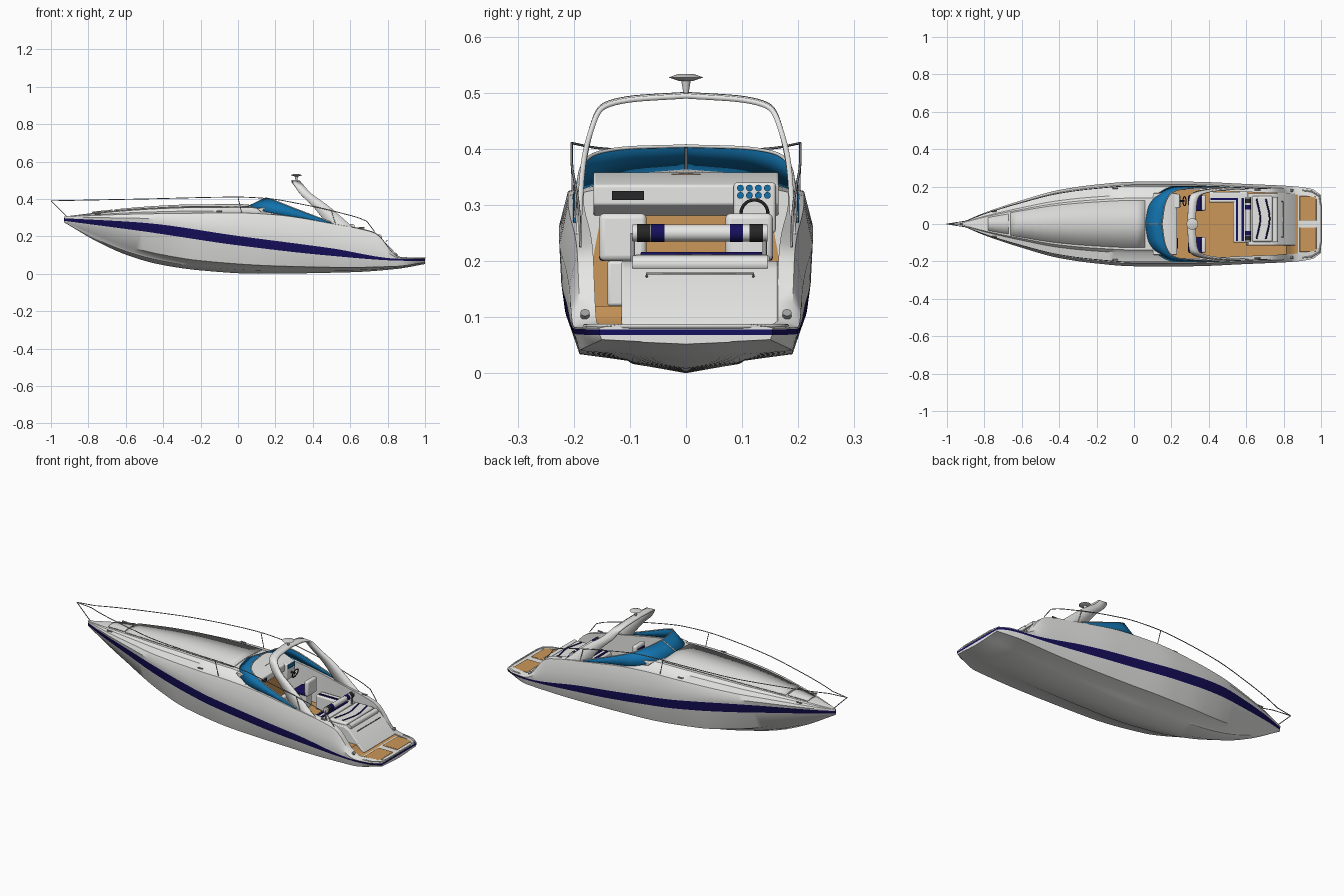
import bpy, bmesh, math
from mathutils import Vector

cube = bpy.data.objects.get("Cube")
if cube:
    bpy.data.objects.remove(cube)


def material(name, *rgb):
    m = bpy.data.materials.new(name)
    m.use_nodes = True
    m.diffuse_color = (*rgb, 1)
    m.node_tree.nodes["Principled BSDF"].inputs["Base Color"].default_value = (*rgb, 1)
    return m


white = material("gelcoat white", .8, .8, .79)
navy = material("navy stripe", .008, .005, .11)
glass = material("blue glass", .006, .17, .42)
teak = material("teak", .6, .31, .1)
steel = material("steel", .35, .35, .36)
black = material("black", .02, .02, .02)
grey = material("pad grey", .68, .68, .67)


def smooth_value(points, x):
    """Monotone cubic through (x, value) pairs."""
    xs, vs = zip(*points)
    last = len(xs) - 2
    slope = [(vs[i + 1] - vs[i]) / (xs[i + 1] - xs[i]) for i in range(last + 1)]

    def tangent(i):
        a, b = slope[max(i - 1, 0)], slope[min(i, last)]
        return 2 * a * b / (a + b) if a * b > 0 else 0
    i = max([k for k in range(last + 1) if xs[k] <= x], default=0)
    h = xs[i + 1] - xs[i]
    t = (x - xs[i]) / h
    return (vs[i] * (1 + 2 * t) * (1 - t) ** 2 + vs[i + 1] * t * t * (3 - 2 * t)
            + h * t * (1 - t) * (tangent(i) * (1 - t) - tangent(i + 1) * t))


def resample(points, n):
    axes = [list(enumerate(axis)) for axis in zip(*points)]
    top = len(points) - 1
    return [Vector([smooth_value(a, top * k / n) for a in axes]) for k in range(n + 1)]


def finish(name, bm, *mats, mirror=False, solid=0, bevel=0):
    bmesh.ops.recalc_face_normals(bm, faces=bm.faces)
    mesh = bpy.data.meshes.new(name)
    bm.to_mesh(mesh)
    bm.free()
    ob = bpy.data.objects.new(name, mesh)
    bpy.context.collection.objects.link(ob)
    for m in mats:
        mesh.materials.append(m)
    bpy.ops.object.select_all(action='DESELECT')
    ob.select_set(True)
    bpy.context.view_layer.objects.active = ob
    bpy.ops.object.shade_smooth_by_angle(angle=math.radians(35))
    if mirror:
        mod = ob.modifiers.new("mirror", 'MIRROR')
        mod.use_axis = (False, True, False)
    if solid:
        mod = ob.modifiers.new("thickness", 'SOLIDIFY')
        mod.thickness, mod.offset = solid, 0
    if bevel:
        mod = ob.modifiers.new("round", 'BEVEL')
        mod.width, mod.segments = bevel, 3
    return ob


def box(name, low, high, mat, bevel=0, mirror=False):
    bm = bmesh.new()
    bmesh.ops.create_cube(bm, size=1)
    for v in bm.verts:
        v.co = [a + (b - a) * (c + .5) for a, b, c in zip(low, high, v.co)]
    return finish(name, bm, mat, bevel=bevel, mirror=mirror)


def prism(name, profile, y0, y1, mat, bevel=0):
    bm = bmesh.new()
    face = bm.faces.new([bm.verts.new((x, y0, z)) for x, z in profile])
    ext = bmesh.ops.extrude_face_region(bm, geom=[face])
    for v in ext["geom"]:
        if isinstance(v, bmesh.types.BMVert):
            v.co.y = y1
    return finish(name, bm, mat, bevel=bevel)


def cone(name, centre, axis, r1, r2, depth, mat, mirror=False):
    bm = bmesh.new()
    bmesh.ops.create_cone(bm, cap_ends=True, segments=24, radius1=r1, radius2=r2, depth=depth)
    turn = Vector((0, 0, 1)).rotation_difference(Vector(axis))
    for v in bm.verts:
        v.co = turn @ v.co + Vector(centre)
    return finish(name, bm, mat, mirror=mirror)


def strip(name, edge_a, edge_b, mat, thick):
    """Mirrored ribbon between two edge paths."""
    bm = bmesh.new()
    pairs = [(bm.verts.new(a), bm.verts.new(b)) for a, b in zip(edge_a, edge_b)]
    for (a, b), (c, d) in zip(pairs, pairs[1:]):
        bm.faces.new((a, b, d, c))
    return finish(name, bm, mat, mirror=True, solid=thick)


def tube(name, points, radius, mat, closed=False):
    cu = bpy.data.curves.new(name, 'CURVE')
    cu.dimensions, cu.bevel_depth, cu.bevel_resolution = '3D', radius, 2
    sp = cu.splines.new('POLY')
    sp.points.add(len(points) - 1)
    for p, co in zip(sp.points, points):
        p.co = (*co, 1)
    sp.use_cyclic_u = closed
    cu.materials.append(mat)
    ob = bpy.data.objects.new(name, cu)
    bpy.context.collection.objects.link(ob)


# Hull lines along the length
BOW, HELM, STERN, SOLE = -.93, .18, 1, .12
keel = [(BOW, .275), (-.74, .165), (-.58, .095), (-.42, .05), (-.2, .018), (.1, 0), (.6, .008), (.85, .026), (STERN, .052)]
chine_y = [(BOW, .002), (-.74, .035), (-.58, .075), (-.42, .12), (-.2, .168), (.1, .19), (.85, .19), (STERN, .15)]
chine_z = [(BOW, .28), (-.74, .2), (-.58, .145), (-.42, .105), (-.2, .07), (.2, .042), (.6, .034), (.85, .04), (STERN, .06)]
low_z = [(BOW, .283), (-.5, .226), (0, .152), (.5, .096), (.86, .07), (STERN, .068)]
high_z = [(BOW, .297), (-.5, .272), (0, .202), (.5, .136), (.86, .08), (STERN, .078)]
beam = [(BOW, .004), (-.8, .06), (-.6, .127), (-.4, .182), (-.2, .211), (0, .226), (.3, .226), (.6, .214), (.85, .202), (.95, .188), (STERN, .155)]
rim = [(BOW, .305), (-.5, .32), (0, .325), (.2, .315), (.5, .268), (.72, .222), (.75, .205), (.84, .1), (.87, .085), (STERN, .083)]


def deck(x):
    w = smooth_value(beam, x)
    return w * .93, smooth_value(rim, x), .04 * min(1, w / .2)


def section(x, open_deck):
    w, ch, zc = (smooth_value(c, x) for c in (beam, chine_y, chine_z))
    k, lo, hi = (smooth_value(c, x) for c in (keel, low_z, high_z))
    s, top, crown = deck(x)
    pts = [(0, k), (ch * .5, k + (zc - k) * .4), (ch * .55, k + (zc - k) * .58), (ch, zc),
           (ch + (w - ch) * .72, lo), (ch + (w - ch) * .9, hi), (w, (hi + top) / 2), (s, top)]
    if open_deck:
        inner, floor = s - .028, min(SOLE, top - .001)
        pts += [(inner, top + .004), (inner, floor), (0, floor)]
    else:
        pts += [(s * .74, top + crown * .3), (s * .66, top + crown * .75), (0, top + crown)]
    return [(x, y, z) for y, z in pts]


# Hull, deck and cockpit well as one half loft
fore = [BOW + (HELM - BOW) * i / 32 for i in range(33)]
aft = [HELM + (STERN - HELM) * i / 40 for i in range(41)]
stations = [section(x, False) for x in fore] + [section(x, True) for x in aft]
STRIPE, RIM_ROW, FLOOR = 4, 7, 9
bm = bmesh.new()
rings = [[bm.verts.new(p) for p in st] for st in stations]
for a, b in zip(rings, rings[1:]):
    for r in range(len(a) - 1):
        f = bm.faces.new((a[r], a[r + 1], b[r + 1], b[r]))
        x = f.calc_center_median().x
        f.material_index = 1 if r == STRIPE else 2 if r == FLOOR and HELM < x < .87 else 0
# Closed stern
end = rings[-1]
mid = [end[0]] + [bm.verts.new((STERN, 0, v.co.z)) for v in end[1:RIM_ROW + 1]]
for r in range(RIM_ROW):
    ring = [end[r], end[r + 1], mid[r + 1]] + ([mid[r]] if r else [])
    bm.faces.new(ring).material_index = int(r == STRIPE)
bmesh.ops.remove_doubles(bm, verts=bm.verts, dist=.00005)
finish("hull", bm, white, navy, teak, mirror=True)


# Raised foredeck panels
def panel(name, x0, x1, part):
    xs = [x0 + (x1 - x0) * i / 16 for i in range(17)]
    edge, centre = [], []
    for x in xs:
        s, top, crown = deck(x)
        edge.append((x, s * part, top + crown * .78 + .004))
        centre.append((x, 0, top + crown + .004))
    strip(name, edge, centre, mat=grey, thick=.006)


panel("foredeck_pad", -.66, .06, .6)
panel("anchor_hatch", -.78, -.67, .55)

# Windscreen with frame
lower = resample([(.06, 0, .362), (.08, .1, .353), (.14, .17, .335), (.23, .2, .315), (.5, .199, .268)], 24)
upper = resample([(.15, 0, .405), (.165, .1, .402), (.2, .165, .39), (.27, .188, .362), (.5, .198, .274)], 24)
strip("windscreen", lower, upper, glass, .004)
both = [Vector((p.x, -p.y, p.z)) for p in reversed(upper[1:])] + upper
tube("windscreen_frame", both, .003, grey)
tube("windscreen_mullion", [lower[0], upper[0]], .004, grey)

# Radar arch and dish
front = resample([(.48, .193, .26), (.4, .184, .36), (.33, .17, .43), (.3, .15, .475), (.29, .1, .49), (.285, 0, .497)], 28)
rear = resample([(.63, .192, .235), (.48, .184, .365), (.39, .17, .43), (.35, .15, .472), (.335, .1, .487), (.33, 0, .494)], 28)
strip("radar_arch", front, rear, white, .009)
cone("dish_stem", (.312, 0, .51), (0, 0, 1), .004, .009, .03, grey)
cone("dish_lower", (.312, 0, .524), (0, 0, 1), .012, .031, .006, grey)
cone("dish_upper", (.312, 0, .53), (0, 0, 1), .031, .015, .006, grey)

# Guard rails
rail_z = [(-1, .39), (-.5, .4), (0, .41), (.15, .403), (.35, .37), (.55, .325), (.69, .28), (.73, .225)]
for side, label in ((1, "left"), (-1, "right")):
    path = [(-1, 0, .39)]
    for i in range(41):
        x = -.9 + 1.63 * i / 40
        path.append((x, side * deck(x)[0] * .97, smooth_value(rail_z, x)))
    tube(label + "_rail", path, .0022, steel)
    for x in (0, .5):
        s, top, _ = deck(x)
        tube(label + "_stanchion", [(x + .02, side * s * .96, top), (x, side * s * .97, smooth_value(rail_z, x))], .002, steel)
    for x in (-.75, -.1, .66):
        s, top, _ = deck(x)
        tube(label + "_cleat", [(x - .015, side * s * .93, top + .009), (x + .015, side * s * .93, top + .009)], .004, steel)
tube("bow_stay", [(-1, 0, .39), (-.91, 0, .3)], .0022, steel)

# Dashboard and helm
prism("dashboard", [(.1, .35), (.17, .358), (.23, .335), (.23, .3), (.18, .28)], -.165, .165, white, .004)
box("helm_console", (.2, .085, .25), (.245, .16, .34), white, .006)
box("dash_vent", (.226, -.132, .309), (.234, -.075, .325), black)
for y in (.097, .113, .129, .145):
    for z in (.317, .33):
        cone("gauge", (.246, y, z), (1, 0, 0), .006, .006, .004, glass)
wheel = [(.27 + .008 * math.sin(a), .122 + .024 * math.cos(a), .285 + .024 * math.sin(a))
         for a in (math.tau * i / 24 for i in range(24))]
tube("steering_wheel", wheel, .003, black, closed=True)
tube("steering_column", [(.24, .122, .285), (.27, .122, .285)], .005, black)


# Seats: white cushions with navy inlays
def seat(name, x, y0, y1):
    box(name + "_base", (x, y0 + .015, SOLE), (x + .06, y1 - .015, .2), white, .005)
    box(name + "_cushion", (x - .01, y0, .2), (x + .07, y1, .222), navy, .007)
    box(name + "_back", (x + .06, y0, .2), (x + .085, y1, .285), white, .01)
    box(name + "_inlay", (x + .055, y0 + .012, .225), (x + .062, y1 - .012, .265), navy)


seat("helm_seat", .3, .07, .155)
seat("companion_seat", .3, -.155, -.07)
box("lounge_side", (.4, .115, SOLE), (.6, .172, .2), white, .008)
box("lounge_rear", (.53, -.1, SOLE), (.61, .172, .2), white, .008)
box("side_inlay", (.41, .128, .198), (.55, .14, .204), navy)
for x in (.545, .575):
    box("rear_inlay", (x, -.09, .198), (x + .012, .14, .204), navy)
cone("bolster", (.61, .025, .25), (0, 1, 0), .015, .015, .24, white)
for y, m in ((-.05, navy), (-.075, black), (.09, navy), (.125, black)):
    cone("bolster_band", (.61, y, .25), (0, 1, 0), .0158, .0158, .024, m)
for y in (-.095, .14):
    tube("bolster_post", [(.61, y, .18), (.61, y, .25)], .004, steel)

# Sloped transom block with sun pad
prism("transom_block", [(.6, SOLE), (.61, .195), (.74, .2), (.77, .185), (.865, .087), (.8, .08)], -.115, .164, white, .004)
box("sun_pad", (.63, -.095, .19), (.74, .15, .212), white, .009)
for i in range(2):
    arc = resample([(.655 + i * .05, -.08, .212), (.675 + i * .05, .028, .212), (.655 + i * .05, .135, .212)], 12)
    tube("pad_stripe", arc, .004, navy)
cone("pad_bolster", (.755, .025, .195), (0, 1, 0), .015, .015, .24, white)
tube("transom_grab_rail", [(.79, -.07, .172), (.798, -.07, .178), (.798, .12, .178), (.79, .12, .172)], .002, steel)
cone("stern_light", (.845, .18, .105), (.75, 0, .65), .008, .008, .01, steel, mirror=True)

# Swim platform pads
box("platform_pad", (.885, .018, .078), (.975, .15, .087), teak, .004, mirror=True)
tube("platform_edge", [(x, y, .084) for x, y in ((.9, -.18), (.95, -.174), (.99, -.15), (1, -.1), (1, .1), (.99, .15), (.95, .174), (.9, .18))], .004, grey)
